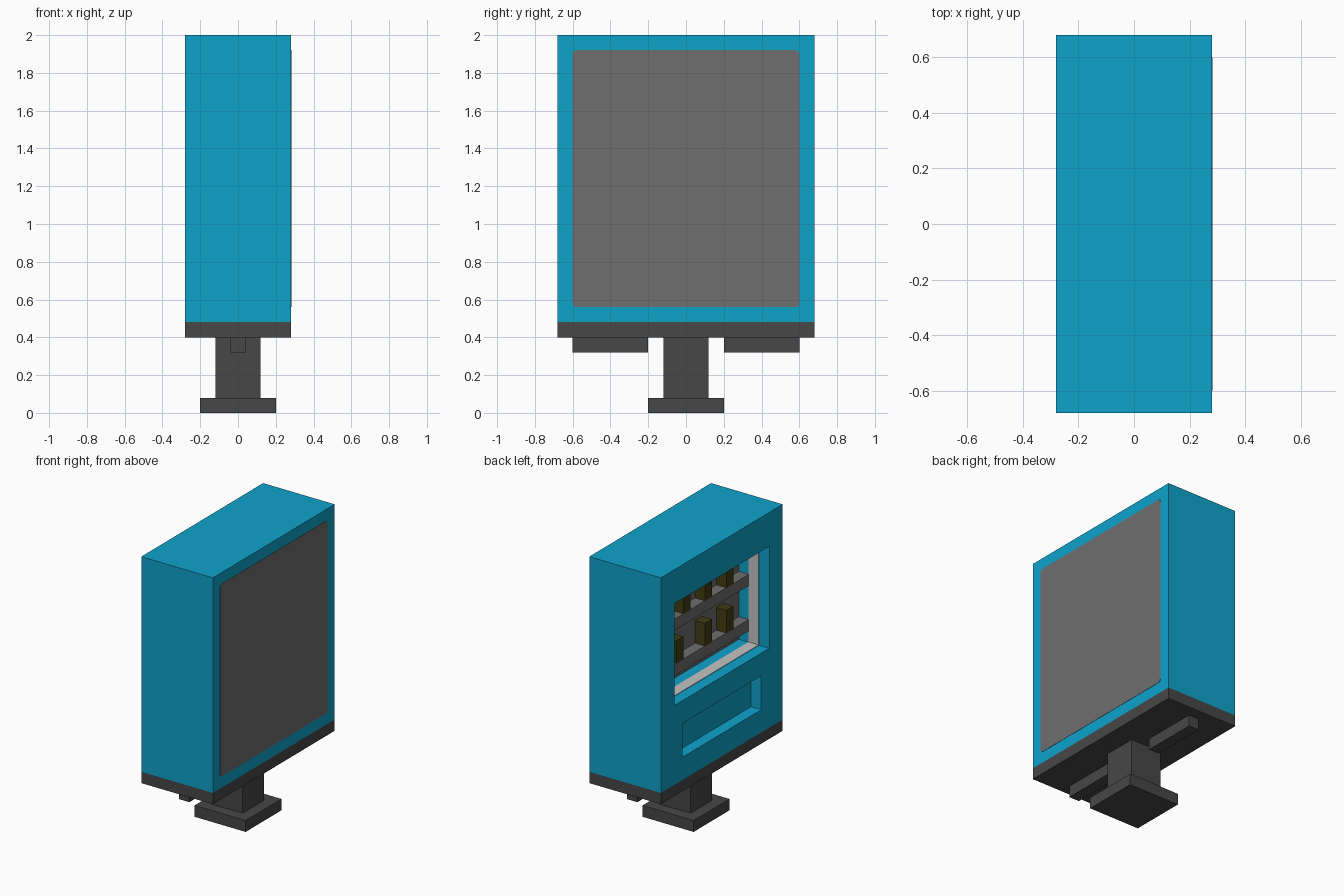
import bpy, bmesh

if "Cube" in bpy.data.objects:
    bpy.data.objects.remove(bpy.data.objects["Cube"])


def mat(name, rgb):
    m = bpy.data.materials.new(name)
    m.diffuse_color = (*rgb, 1)
    m.use_nodes = True
    m.node_tree.nodes["Principled BSDF"].inputs["Base Color"].default_value = m.diffuse_color
    return m


BLUE = mat("bright blue", (0.0044, 0.366, 0.597))
DARK = mat("dark grey", (0.063, 0.063, 0.063))
GREY = mat("mid grey", (0.156, 0.156, 0.156))
LIGHT = mat("light grey", (0.55, 0.55, 0.55))
OLIVE = mat("dark olive", (0.05, 0.045, 0.006))


def box(name, x, y, z, material):
    """Axis-aligned box from (min, max) ranges."""
    bm = bmesh.new()
    bmesh.ops.create_cube(bm, size=1)
    for v in bm.verts:
        v.co = [r[0] if c < 0 else r[1] for c, r in zip(v.co, (x, y, z))]
    me = bpy.data.meshes.new(name)
    bm.to_mesh(me)
    bm.free()
    me.materials.append(material)
    ob = bpy.data.objects.new(name, me)
    bpy.context.collection.objects.link(ob)
    return ob


def cut(target, cutter):
    cutter.hide_render = True
    cutter.hide_set(True)
    b = target.modifiers.new("cut", 'BOOLEAN')
    b.operation = 'DIFFERENCE'
    b.solver = 'EXACT'
    b.object = cutter


# Cabinet with display window and delivery slot on the -x side
W, Z0, Z1 = 0.53, 1.04, 1.76
cabinet = box("cabinet", (-0.28, 0.28), (-0.68, 0.68), (0.48, 2.0), BLUE)
cut(cabinet, box("window_cutter", (-0.4, -0.04), (-W, W), (Z0, Z1), BLUE))
cut(cabinet, box("slot_cutter", (-0.4, -0.20), (-0.44, 0.44), (0.64, 0.88), BLUE))

# Light frame lining the window
fx, t = (-0.20, -0.12), 0.004
box("window_frame_bottom", fx, (-W, W), (Z0, Z0 + t), LIGHT)
box("window_frame_top", fx, (-W, W), (Z1 - t, Z1), LIGHT)
box("window_frame_front", fx, (-W, -W + t), (Z0, Z1), LIGHT)
box("window_frame_rear", fx, (W - t, W), (Z0, Z1), LIGHT)

# Display back, shelves and goods
box("display_back", (-0.042, -0.038), (-W, W), (Z0, Z1), GREY)
for i, (z, ys) in enumerate(((1.12, (-0.32, -0.08, 0.24, 0.40)),
                             (1.44, (-0.32, -0.08, 0.16, 0.40)))):
    box(f"shelf_{i}", (-0.12, -0.04), (-W, W), (z, z + 0.08), GREY)
    for j, y in enumerate(ys):
        box(f"goods_{i}_{j}", (-0.119, -0.043), (y - 0.04, y + 0.04),
            (z + 0.08, z + 0.24), OLIVE)

# Rounded panel on the +x side
panel = box("side_panel", (0.278, 0.282), (-0.6, 0.6), (0.56, 1.92), GREY)
bm = bmesh.new()
bm.from_mesh(panel.data)
edges = [e for e in bm.edges if abs(e.verts[0].co.x - e.verts[1].co.x) > 0.001]
bmesh.ops.bevel(bm, geom=edges, offset=0.02, segments=3, profile=0.5, affect='EDGES')
bm.to_mesh(panel.data)
bm.free()

# Base plate, stand and under-bars
box("base_plate", (-0.28, 0.28), (-0.68, 0.68), (0.40, 0.48), DARK)
box("column", (-0.12, 0.12), (-0.12, 0.12), (0.08, 0.40), DARK)
box("foot", (-0.20, 0.20), (-0.20, 0.20), (0.0, 0.08), DARK)
for name, y in (("front", (-0.6, -0.2)), ("rear", (0.2, 0.6))):
    box(f"{name}_under_bar", (-0.04, 0.04), y, (0.32, 0.40), DARK)
